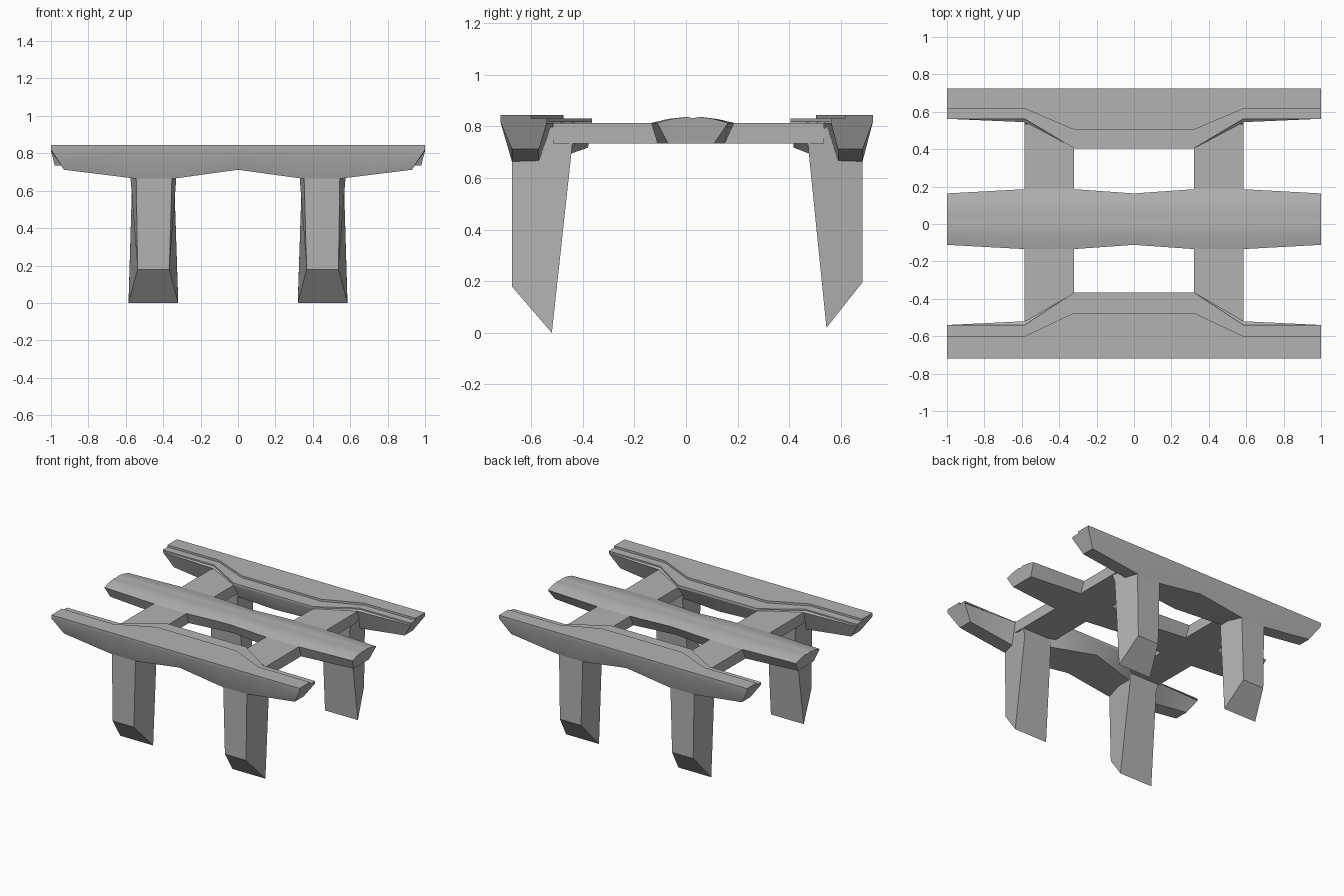
import bpy
import bmesh
import math

cube = bpy.data.objects.get("Cube")
if cube:
    bpy.data.objects.remove(cube)

GREY = (0.45, 0.45, 0.45, 1)
stone = bpy.data.materials.new("plain_grey")
stone.use_nodes = True
stone.diffuse_color = GREY
stone.node_tree.nodes["Principled BSDF"].inputs["Base Color"].default_value = GREY


def loft(name, rings):
    """Skin a row of equal-length rings and close both ends."""
    bm = bmesh.new()
    rows = [[bm.verts.new(p) for p in ring] for ring in rings]
    n = len(rows[0])
    for a, b in zip(rows, rows[1:]):
        for i in range(n):
            j = (i + 1) % n
            bm.faces.new((a[i], a[j], b[j], b[i]))
    bm.faces.new(rows[0])
    bm.faces.new(rows[-1])
    bmesh.ops.recalc_face_normals(bm, faces=bm.faces)
    mesh = bpy.data.meshes.new(name)
    bm.to_mesh(mesh)
    bm.free()
    mesh.materials.append(stone)
    obj = bpy.data.objects.new(name, mesh)
    bpy.context.collection.objects.link(obj)
    bpy.ops.object.select_all(action="DESELECT")
    obj.select_set(True)
    bpy.context.view_layer.objects.active = obj
    bpy.ops.object.shade_smooth_by_angle(angle=math.radians(25))
    return obj


def mirrored(half):
    """Add the -x copies of rings listed from the +x end to the middle."""
    return half + [[(-x, y, z) for x, y, z in r] for r in half[-2::-1]]


def front_y(d):
    return -d


def back_y(d):
    return 0.725 - 0.903 * (0.72 - d)


# Rail: distances of lip, step, body and underside from the centre line
def rail_ring(x, x_low, lip, step, body, under, z_out, z_in, y):
    section = [(x, 0.72, 0.845), (x, 0.72, 0.82), (x_low, 0.675, z_out),
               (x_low, under, z_in), (x, body, 0.813), (x, lip, 0.82),
               (x, lip, 0.83), (x, step, 0.83), (x, step, 0.845)]
    return [(px, y(d), z) for px, d, z in section]


STATIONS = [
    (1.0, 0.93, 0.54, 0.60, 0.54, 0.57, 0.712, 0.712),
    (0.585, 0.55, 0.54, 0.60, 0.52, 0.57, 0.665, 0.665),
    (0.32, 0.34, 0.365, 0.475, 0.365, 0.46, 0.665, 0.69),
    (0.0, 0.0, 0.365, 0.475, 0.365, 0.38, 0.712, 0.718),
]

# Leg side outline: distance, height, inner x, outer x
LEG = [(0.675, 0.72, 0.352, 0.545), (0.675, 0.18, 0.367, 0.537),
       (0.52, 0.0, 0.32, 0.585), (0.445, 0.69, 0.342, 0.565),
       (0.44, 0.74, 0.32, 0.585), (0.52, 0.80, 0.32, 0.585)]

for end, y, lift in (("front", front_y, 0.0), ("back", back_y, 0.02)):
    loft(end + "_rail", mirrored([rail_ring(*s, y) for s in STATIONS]))
    for side, sx in (("left", 1), ("right", -1)):
        loft(f"{end}_{side}_leg",
             [[(sx * p[k], y(p[0]), p[1] + lift * max(0, 1 - p[1])
                if p[1] < 0.5 else p[1]) for p in LEG] for k in (2, 3)])

# Cross beams joining the two rails
for side, sx in (("left", 1), ("right", -1)):
    loft(side + "_cross_beam",
         [[(sx * 0.32, y, 0.735), (sx * 0.585, y, 0.735),
           (sx * 0.585, y, 0.814), (sx * 0.32, y, 0.814)]
          for y in (-0.515, 0.535)])

# Middle beam with a softly ridged top
TOP = [(-0.5, 0.814), (-0.3, 0.829), (-0.08, 0.837), (0.0, 0.832),
       (0.1, 0.837), (0.3, 0.829), (0.5, 0.814)]


def beam_ring(x, x_low, width, foot):
    ring = [(x, 0.026 + width * t, z) for t, z in TOP]
    return ring + [(x_low, 0.02 + foot, 0.735), (x_low, 0.02 - foot, 0.735)]


loft("middle_beam", mirrored([beam_ring(1.0, 0.98, 0.275, 0.09),
                              beam_ring(0.585, 0.585, 0.32, 0.13),
                              beam_ring(0.32, 0.32, 0.32, 0.13),
                              beam_ring(0.0, 0.0, 0.275, 0.09)]))
